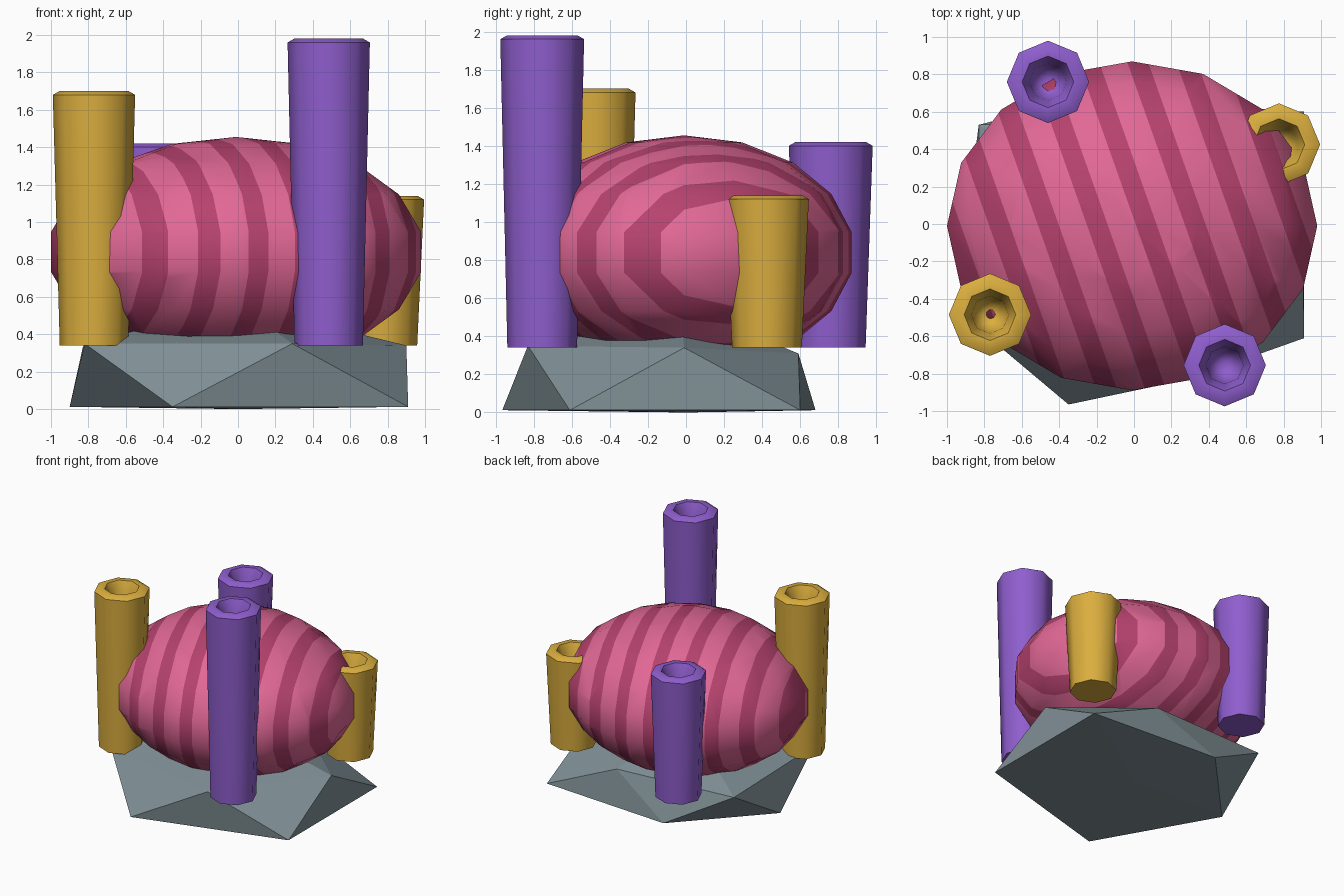
import bpy, bmesh, math
from mathutils import Vector

if "Cube" in bpy.data.objects:
    bpy.data.objects.remove(bpy.data.objects["Cube"])


def material(name, srgb):
    m = bpy.data.materials.new(name)
    lin = [((c / 255 + 0.055) / 1.055) ** 2.4 for c in srgb]
    m.diffuse_color = (*lin, 1)
    m.use_nodes = True
    m.node_tree.nodes["Principled BSDF"].inputs["Base Color"].default_value = m.diffuse_color
    return m


PINK = material("pink", (226, 104, 150))
ROSE = material("dark_rose", (182, 66, 110))
PURPLE = material("purple", (143, 94, 206))
GOLD = material("gold", (219, 174, 62))
STONE = material("stone_grey", (128, 144, 150))


def finish(name, bm, mats, smooth=None):
    mesh = bpy.data.meshes.new(name)
    bm.to_mesh(mesh)
    bm.free()
    for m in mats:
        mesh.materials.append(m)
    ob = bpy.data.objects.new(name, mesh)
    bpy.context.collection.objects.link(ob)
    if smooth:
        bpy.ops.object.select_all(action='DESELECT')
        ob.select_set(True)
        bpy.context.view_layer.objects.active = ob
        bpy.ops.object.shade_smooth_by_angle(angle=math.radians(smooth))
    return ob


# Striped body: flattened sphere cut by evenly spaced upright planes
bm = bmesh.new()
bmesh.ops.create_uvsphere(bm, u_segments=16, v_segments=9, radius=1)
for v in bm.verts:
    v.co = Vector((v.co.x * 1.005 - 0.01, v.co.y * 0.893 - 0.01, v.co.z * 0.615 + 0.84))
axis = Vector((math.cos(math.radians(19.5)), math.sin(math.radians(19.5)), 0))
PERIOD, WIDTH, START = 0.247, 0.105, -0.98
for i in range(8):
    for edge in (START + i * PERIOD, START + i * PERIOD + WIDTH):
        bmesh.ops.bisect_plane(bm, geom=bm.verts[:] + bm.edges[:] + bm.faces[:],
                               plane_co=axis * edge, plane_no=axis, dist=1e-5)
for f in bm.faces:
    d = f.calc_center_median().dot(axis) - START
    f.material_index = 1 if d % PERIOD < WIDTH else 0
finish("striped_body", bm, [PINK, ROSE], 35)


# Tubes: eight-sided, flared upward, with a funnel-shaped hole
def tube(name, x, y, top, mat):
    base = 0.34
    h = top - base
    profile = [(0, base), (0.183, base), (0.22, top - 0.02), (0.185, top),
               (0.138, top), (0.10, top - 0.09), (0, top - h * 0.64)]
    bm = bmesh.new()
    rings = []
    for r, z in profile:
        n = 8 if r else 1
        rings.append([bm.verts.new((x + r * math.cos(k * math.tau / 8),
                                    y + r * math.sin(k * math.tau / 8), z)) for k in range(n)])
    for a, b in zip(rings, rings[1:]):
        for k in range(8):
            j = (k + 1) % 8
            quad = [a[k % len(a)], a[j % len(a)], b[j % len(b)], b[k % len(b)]]
            bm.faces.new(list(dict.fromkeys(quad)))
    bmesh.ops.recalc_face_normals(bm, faces=bm.faces[:])
    finish(name, bm, [mat], 50)


tube("front_tube", 0.485, -0.755, 1.98, PURPLE)
tube("back_tube", -0.46, 0.76, 1.42, PURPLE)
tube("left_tube", -0.77, -0.485, 1.70, GOLD)
tube("right_tube", 0.775, 0.425, 1.14, GOLD)

# Rock base: faceted boulder with a wide foot ring and a raised shoulder ring
foot = [(0.91, -0.61), (-0.35, -0.965), (-0.90, 0.0), (-0.26, 0.68), (0.91, 0.60)]
shoulder = [(0.29, -0.83, 0.35), (-0.82, -0.57, 0.35), (-0.83, 0.53, 0.33),
            (0.25, 0.59, 0.31), (0.90, -0.01, 0.34)]
points = [(x, y, 0.012) for x, y in foot] + shoulder + [(0, 0, 0), (0, -0.03, 0.56)]
bm = bmesh.new()
for p in points:
    bm.verts.new(p)
bmesh.ops.convex_hull(bm, input=bm.verts[:])
bmesh.ops.recalc_face_normals(bm, faces=bm.faces[:])
finish("rock_base", bm, [STONE])
